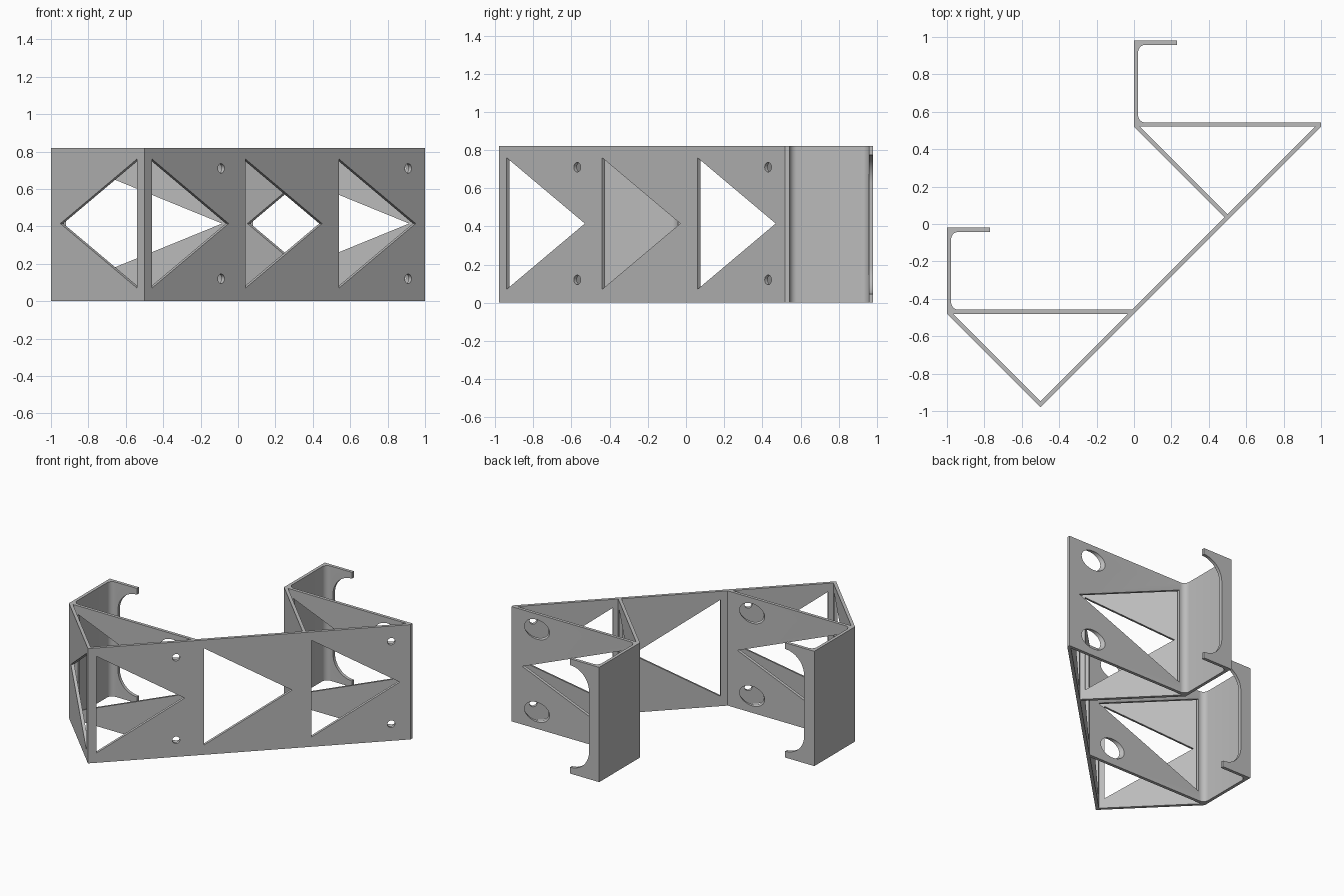
import bpy, bmesh
from math import pi, sin, cos
from mathutils import Vector

if "Cube" in bpy.data.objects:
    bpy.data.objects.remove(bpy.data.objects["Cube"], do_unlink=True)

H, MID = 0.82, 0.415        # height and middle line
T = 0.022                   # sheet thickness
D = T * 2 ** 0.5            # thickness of a diagonal sheet along an axis
OUT = Vector((1, -1, 0)).normalized()     # normal of the long wall
SIDE = Vector((-1, -1, 0)).normalized()   # normal of the side walls

grey = bpy.data.materials.new("plain grey")
grey.use_nodes = True
grey.diffuse_color = (0.5, 0.5, 0.5, 1)
grey.node_tree.nodes["Principled BSDF"].inputs["Base Color"].default_value = (0.5, 0.5, 0.5, 1)


def prism(name, points, direction):
    """Extrude a flat outline along a direction."""
    bm = bmesh.new()
    face = bm.faces.new([bm.verts.new(p) for p in points])
    grown = bmesh.ops.extrude_face_region(bm, geom=[face])["geom"]
    bmesh.ops.translate(bm, vec=direction,
                        verts=[v for v in grown if isinstance(v, bmesh.types.BMVert)])
    bmesh.ops.recalc_face_normals(bm, faces=bm.faces)
    mesh = bpy.data.meshes.new(name)
    bm.to_mesh(mesh)
    bm.free()
    mesh.materials.append(grey)
    obj = bpy.data.objects.new(name, mesh)
    bpy.context.collection.objects.link(obj)
    return obj


def sheet(name, outline):
    return prism(name, [(x, y, 0) for x, y in outline], Vector((0, 0, H)))


def cutter(points, normal, depth):
    start = [Vector(p) - normal * depth for p in points]
    obj = prism("cutter", start, normal * depth * 2)
    obj.hide_render = True
    return obj


def triangle_cut(base, apex, normal):
    """Triangular window with an upright base and a pointed end."""
    half = 0.345
    return cutter([(*base, MID - half), (*base, MID + half), (*apex, MID)], normal, 0.06)


def round_cut(x, y, z, radius, start, end):
    """Round hole running along the long wall's normal."""
    across = Vector((1, 1, 0)).normalized()
    centre = Vector((x, y, z)) + OUT * start
    ring = [centre + across * radius * cos(a) + Vector((0, 0, radius * sin(a)))
            for a in (2 * pi * i / 32 for i in range(32))]
    obj = prism("cutter", ring, OUT * (end - start))
    obj.hide_render = True
    return obj


def cut(obj, cutters):
    for c in cutters:
        mod = obj.modifiers.new("cut", 'BOOLEAN')
        mod.operation, mod.solver, mod.object = 'DIFFERENCE', 'EXACT', c
    graph = bpy.context.evaluated_depsgraph_get()
    mesh = bpy.data.meshes.new_from_object(obj.evaluated_get(graph))
    obj.modifiers.clear()
    obj.data = mesh
    for c in cutters:
        bpy.data.objects.remove(c, do_unlink=True)
    bpy.ops.object.select_all(action='DESELECT')
    obj.select_set(True)
    bpy.context.view_layer.objects.active = obj
    bpy.ops.object.shade_smooth_by_angle(angle=pi / 6)


def arc(cx, cy, r, a0, a1, steps=8):
    return [(cx + r * cos(a0 + (a1 - a0) * i / steps), cy + r * sin(a0 + (a1 - a0) * i / steps))
            for i in range(steps + 1)]


# Long diagonal wall with three windows and four screw holes
wall = sheet("long_wall", [(-0.5, -0.98), (1, 0.52), (1 - D, 0.52), (-0.5, -0.98 + D)])
cuts = [triangle_cut((x, x - 0.48), (x + 0.41, x - 0.07), OUT) for x in (-0.46, 0.04, 0.54)]
cuts += [round_cut(x, x - 0.48, z, 0.025, -0.06, 0.06) for x in (-0.09, 0.91) for z in (0.12, 0.71)]
cut(wall, cuts)

# Two hooked holders, each braced by a diagonal side wall
for side, ox, oy in (("right", 0, 0), ("left", 1, 1)):
    x0, y0 = ox - 1, oy - 0.48
    top, r = oy - 0.02, 0.04

    brace = sheet(side + "_side_wall", [(x0, y0), (x0 + 0.5, y0 - 0.5),
                                        (x0 + 0.5, y0 - 0.5 + D), (x0 + D, y0)])
    cut(brace, [triangle_cut((x0 + 0.46, y0 - 0.46), (x0 + 0.05, y0 - 0.05), SIDE)])

    # Shelf, back and hook bent from one sheet with rounded inner corners
    inner = x0 + T + r
    outline = [(x0, y0), (x0 + 1, y0), (x0 + 1, y0 + T)]
    outline += arc(inner, y0 + T + r, r, 1.5 * pi, pi)
    outline += arc(inner, top - T - r, r, pi, 0.5 * pi)
    outline += [(x0 + 0.23, top - T), (x0 + 0.23, top), (x0, top)]
    holder = sheet(side + "_hooked_holder", outline)

    # Rounded opening in the hook lip
    low, high, rad, left = 0.045, 0.775, 0.15, x0 + 0.08
    slot = [(x0 + 0.3, low)] + arc(left + rad, low + rad, rad, 1.5 * pi, pi, 12)
    slot += arc(left + rad, high - rad, rad, pi, 0.5 * pi, 12) + [(x0 + 0.3, high)]
    cuts = [cutter([(x, top, z) for x, z in slot], Vector((0, 1, 0)), 0.05)]
    # Window and tool access holes in the shelf
    cuts.append(triangle_cut((x0 + 0.07, y0), (x0 + 0.915, y0), Vector((0, 1, 0))))
    cuts += [round_cut(x0 + 0.91, y0 - 0.09, z, 0.07, -0.4, -0.02) for z in (0.12, 0.71)]
    cut(holder, cuts)
